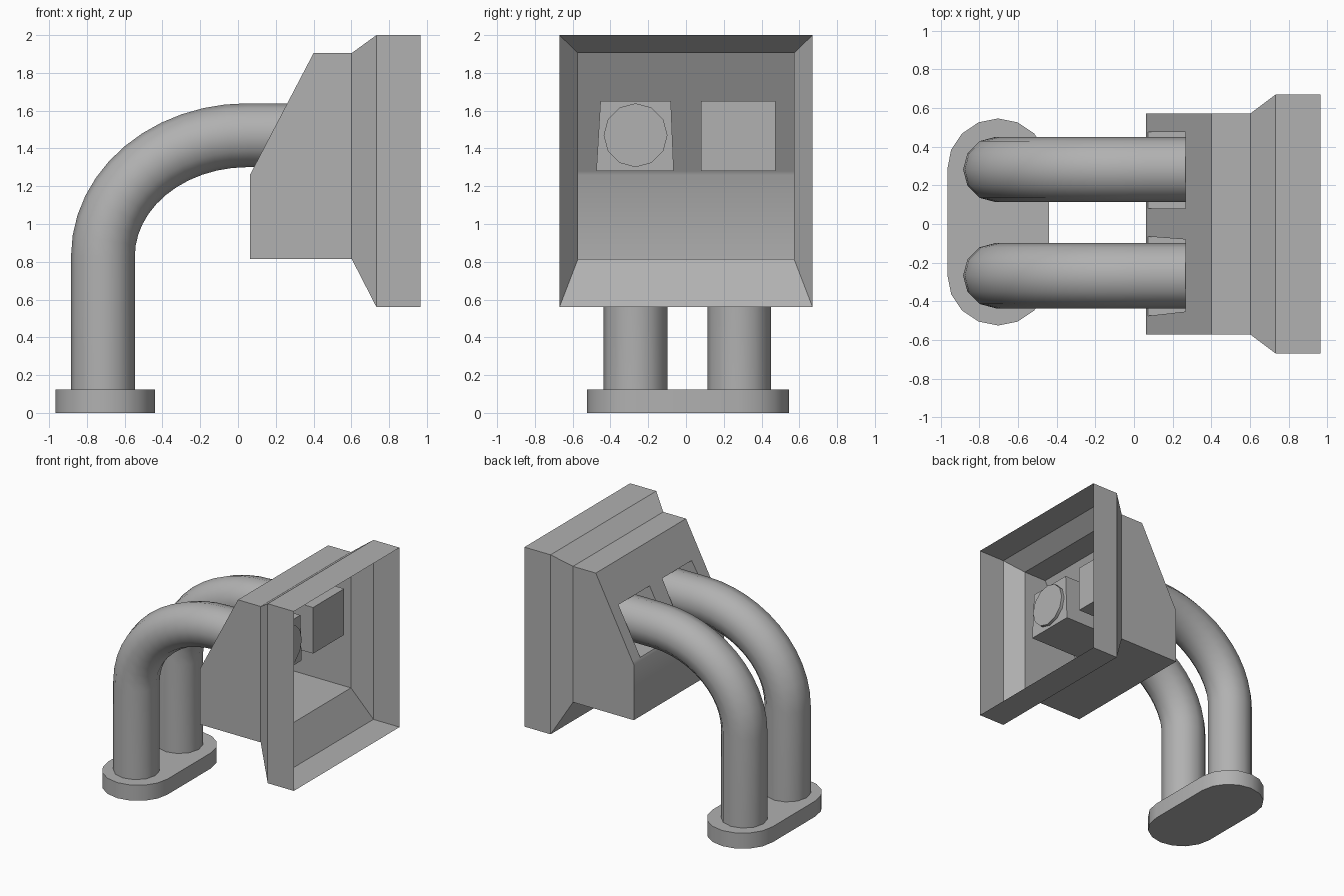
import bpy, bmesh, math
from mathutils import Vector

if "Cube" in bpy.data.objects:
    bpy.data.objects.remove(bpy.data.objects["Cube"])

grey = bpy.data.materials.new("dark_grey")
grey.diffuse_color = (0.44, 0.44, 0.44, 1)
grey.use_nodes = True
grey.node_tree.nodes["Principled BSDF"].inputs["Base Color"].default_value = grey.diffuse_color


def finish(name, bm, angle):
    bmesh.ops.remove_doubles(bm, verts=bm.verts, dist=0.0005)
    bmesh.ops.recalc_face_normals(bm, faces=bm.faces)
    mesh = bpy.data.meshes.new(name)
    bm.to_mesh(mesh)
    bm.free()
    mesh.materials.append(grey)
    ob = bpy.data.objects.new(name, mesh)
    bpy.context.collection.objects.link(ob)
    bpy.context.view_layer.objects.active = ob
    ob.select_set(True)
    bpy.ops.object.shade_smooth_by_angle(angle=math.radians(angle))
    ob.select_set(False)
    return ob


def face(bm, pts):
    bm.faces.new([bm.verts.new(p) for p in pts])


def bridge(bm, a, b):
    for i in range(len(a)):
        j = (i + 1) % len(a)
        face(bm, [a[i], a[j], b[j], b[i]])


# Base plate: rounded slot shape
def base_plate():
    bm = bmesh.new()
    pts = []
    n = 8
    for start, cy in ((0, 0.283), (math.pi, -0.262)):
        for i in range(n + 1):
            t = start + math.pi * i / n
            pts.append((-0.703 + 0.263 * math.cos(t), cy + 0.263 * math.sin(t)))
    low = [(x, y, 0) for x, y in pts]
    high = [(x, y, 0.125) for x, y in pts]
    face(bm, low)
    face(bm, high)
    bridge(bm, low, high)
    finish("base_plate", bm, 40)


# Bent pipe: straight riser, elliptical bend, straight outlet
def pipe(name, y, end_x, radius=0.169, sides=12):
    path = [(-0.715, 0.12)]
    steps = 12
    for i in range(steps + 1):
        t = 0.5 * math.pi * i / steps
        path.append((0.05 - 0.765 * math.cos(t), 0.83 + 0.64 * math.sin(t)))
    path.append((end_x, 1.47))
    bm = bmesh.new()
    rings = []
    for i, p in enumerate(path):
        a, b = Vector(path[max(i - 1, 0)]), Vector(path[min(i + 1, len(path) - 1)])
        d = (b - a).normalized()
        if i in (0, 1):
            d = Vector((0, 1))
        elif i >= len(path) - 2:
            d = Vector((1, 0))
        ring = []
        for k in range(sides):
            t = 2 * math.pi * k / sides
            u, v = radius * math.cos(t), radius * math.sin(t)
            ring.append((p[0] - d.y * u, y + v, p[1] + d.x * u))
        rings.append(ring)
    for a, b in zip(rings, rings[1:]):
        bridge(bm, a, b)
    face(bm, rings[0])
    face(bm, rings[-1])
    finish(name, bm, 40)


# Hood: thin open shell with a sloped back and two boxed pipe sockets
def hood():
    bm = bmesh.new()
    w, z0, z1, bend_z = 0.572, 0.815, 1.905, 1.26

    def loop(x, hw, lo, hi):
        return [(x, -hw, lo), (x, hw, lo), (x, hw, hi), (x, -hw, hi)]

    # flared mouth
    rims = [loop(0.602, w, z0, z1), loop(0.733, 0.67, 0.56, 2), loop(0.965, 0.67, 0.56, 2)]
    for a, b in zip(rims, rims[1:]):
        bridge(bm, a, b)

    # sloped wall as a grid with two cells left open
    rows = []
    for z, left, right in ((bend_z, -0.475, -0.065), (1.28, -0.475, -0.065),
                           (1.65, -0.453, -0.08), (z1, -0.453, -0.08)):
        x = 0.063 + 0.337 * (z - bend_z) / (z1 - bend_z)
        rows.append([(x, y, z) for y in (-w, left, right, 0.08, 0.475, w)])
    for r in range(3):
        for c in range(5):
            quad = [rows[r][c], rows[r][c + 1], rows[r + 1][c + 1], rows[r + 1][c]]
            if r == 1 and c in (1, 3):
                front = [(0.61, y, z) for _, y, z in quad]
                bridge(bm, quad, front)
                face(bm, front)
            else:
                face(bm, quad)

    # back, floor, roof and side walls
    face(bm, [(0.063, -w, z0), (0.063, w, z0)] + rows[0][::-1])
    face(bm, [(0.063, -w, z0), (0.063, w, z0), (0.602, w, z0), (0.602, -w, z0)])
    face(bm, rows[3] + [(0.602, w, z1), (0.602, -w, z1)])
    for c, y in ((0, -w), (5, w)):
        face(bm, [(0.063, y, z0)] + [r[c] for r in rows] + [(0.602, y, z1), (0.602, y, z0)])
    finish("hood", bm, 30)


base_plate()
pipe("pipe_left", 0.282, 0.609)
pipe("pipe_right", -0.267, 0.635)
hood()
